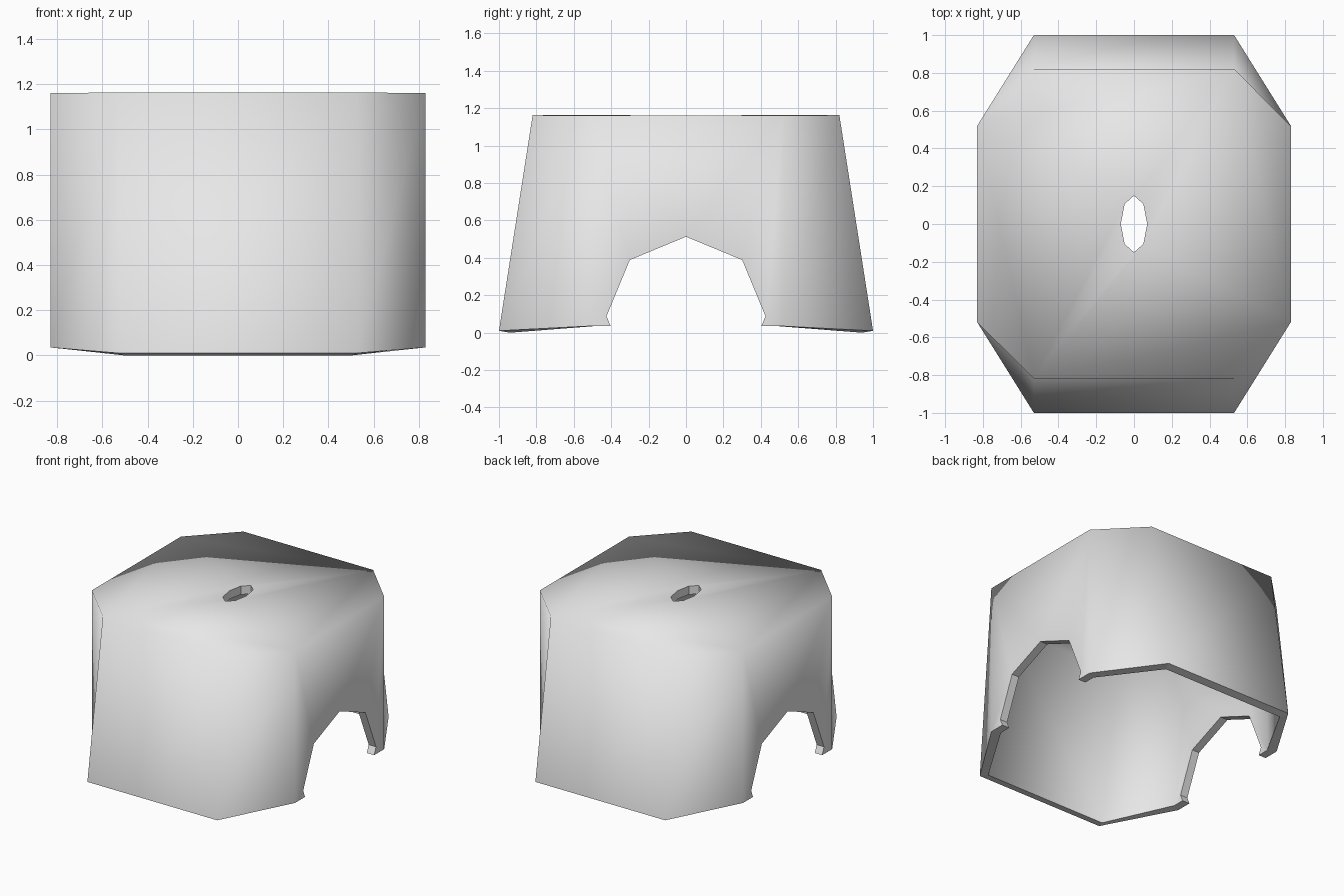
import bpy
import bmesh
from math import pi, sin, cos
from mathutils import Matrix

cube = bpy.data.objects.get("Cube")
if cube:
    bpy.data.objects.remove(cube)

# Single light grey material
grey = bpy.data.materials.new("light_grey")
grey.use_nodes = True
grey.diffuse_color = (0.8, 0.8, 0.8, 1)
grey.node_tree.nodes["Principled BSDF"].inputs["Base Color"].default_value = (0.8, 0.8, 0.8, 1)


def make_object(name, bm):
    mesh = bpy.data.meshes.new(name)
    bm.to_mesh(mesh)
    bm.free()
    mesh.materials.append(grey)
    obj = bpy.data.objects.new(name, mesh)
    bpy.context.collection.objects.link(obj)
    return obj


def octagon(bm, end, side):
    """Counter-clockwise loop from one end corner and one side corner."""
    (ex, ey, ez), (sx, sy, sz) = end, side
    points = [(-ex, -ey, ez), (ex, -ey, ez), (sx, -sy, sz), (sx, sy, sz),
              (ex, ey, ez), (-ex, ey, ez), (-sx, sy, sz), (-sx, -sy, sz)]
    return [bm.verts.new(p) for p in points]


def hole_loop(bm, z):
    return [bm.verts.new((0.07 * cos(i * pi / 4), 0.15 * sin(i * pi / 4), z))
            for i in range(8)]


def band(bm, a, b, smooth):
    for i in range(8):
        j = (i + 1) % 8
        bm.faces.new((a[i], a[j], b[j], b[i])).smooth = smooth


def roof(bm, rim, hole):
    """Flat roof in two halves around the oval hole."""
    for start, first in ((0, 5), (4, 1)):
        outer = [rim[(start + i) % 8] for i in range(5)]
        inner = [hole[(first + i) % 8] for i in range(5)]
        bm.faces.new(outer + inner[::-1]).smooth = True


# Cover: tapered eight-sided shell with wall thickness and a roof hole
bm = bmesh.new()
outer_top = octagon(bm, (0.53, 0.82, 1.163), (0.83, 0.52, 1.16))
outer_low = octagon(bm, (0.53, 1.0, 0.01), (0.83, 0.52, 0.035))
inner_top = octagon(bm, (0.505, 0.77, 1.10), (0.77, 0.495, 1.10))
inner_low = octagon(bm, (0.505, 0.94, 0.0), (0.77, 0.49, 0.035))
hole_top = hole_loop(bm, 1.162)
hole_low = hole_loop(bm, 1.10)
band(bm, outer_low, outer_top, True)
band(bm, inner_low, inner_top, True)
band(bm, outer_low, inner_low, False)
band(bm, hole_top, hole_low, False)
roof(bm, outer_top, hole_top)
roof(bm, inner_top, hole_low)
bmesh.ops.recalc_face_normals(bm, faces=bm.faces)
cover = make_object("cover_shell", bm)

# Side arches: one eight-sided bar cut through both sides
bm = bmesh.new()
bmesh.ops.create_cone(bm, cap_ends=True, segments=8, radius1=0.425, radius2=0.425, depth=3,
                      matrix=Matrix.Translation((0, 0, 0.088)) @ Matrix.Rotation(pi / 2, 4, "Y"))
cutter = make_object("arch_cutter", bm)
cutter.hide_render = True
cut = cover.modifiers.new("side_arches", "BOOLEAN")
cut.operation = "DIFFERENCE"
cut.solver = "EXACT"
cut.object = cutter
bpy.context.view_layer.objects.active = cover
cover.select_set(True)
bpy.ops.object.modifier_apply(modifier=cut.name)
bpy.data.objects.remove(cutter)
